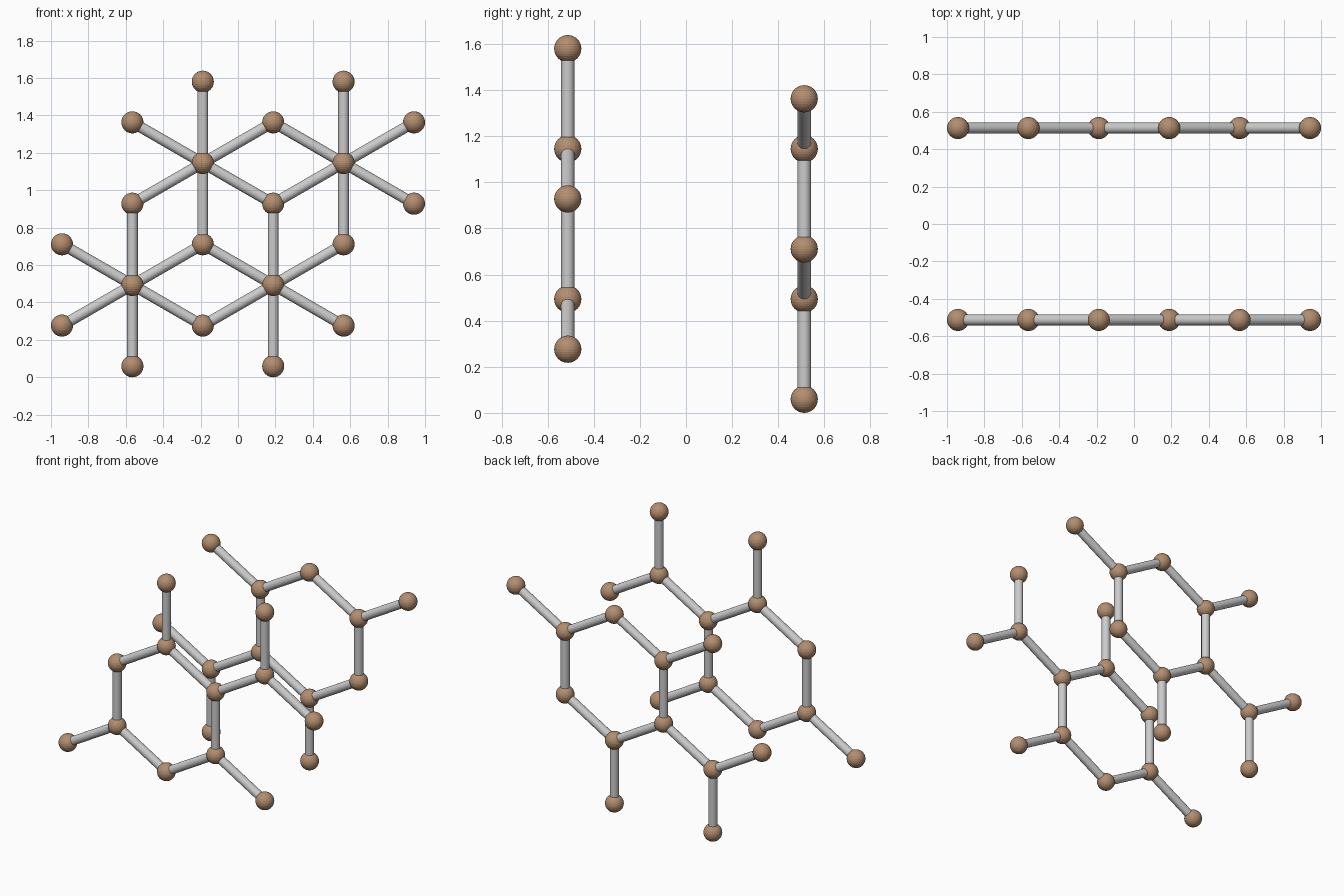
import bpy, math
from mathutils import Vector

if "Cube" in bpy.data.objects:
    bpy.data.objects.remove(bpy.data.objects["Cube"])

R_ATOM, R_BOND = 0.059, 0.029
DX = (1 - R_ATOM) * 2 / 5          # column spacing
DZ = DX / math.sqrt(3)             # row spacing (half a bond)
LAYER_Y = 0.513

brown = bpy.data.materials.new("atom_brown")
brown.diffuse_color = (0.45, 0.27, 0.16, 1)
brown.use_nodes = True
brown.node_tree.nodes["Principled BSDF"].inputs["Base Color"].default_value = brown.diffuse_color

# Front sheet: row -> occupied columns; the back sheet is this turned half a turn
ROWS = {7: (2, 4), 5: (2, 4), 4: (1, 3, 5), 2: (1, 3), 1: (0, 2, 4)}
FRONT = [(c, r) for r, cols in ROWS.items() for c in cols]
BACK = [(5 - c, 7 - r) for c, r in FRONT]


def atom(name, p):
    bpy.ops.mesh.primitive_uv_sphere_add(segments=32, ring_count=16, radius=R_ATOM, location=p)
    ob = bpy.context.object
    ob.name = name
    ob.data.materials.append(brown)


def bond(name, a, b):
    d = b - a
    bpy.ops.mesh.primitive_cylinder_add(vertices=24, radius=R_BOND, depth=d.length, location=(a + b) / 2)
    ob = bpy.context.object
    ob.name = name
    ob.rotation_euler = d.to_track_quat('Z', 'Y').to_euler()
    bpy.ops.object.shade_smooth_by_angle()


def sheet(name, cells, y):
    pts = [Vector(((c - 2.5) * DX, y, R_ATOM + r * DZ)) for c, r in cells]
    for i, p in enumerate(pts):
        atom(f"{name}_atom_{i + 1}", p)
        # join nearest neighbours
        for q in pts[:i]:
            if (p - q).length < 2.1 * DZ:
                bond(f"{name}_bond", q, p)


sheet("front_sheet", FRONT, -LAYER_Y)
sheet("back_sheet", BACK, LAYER_Y)
